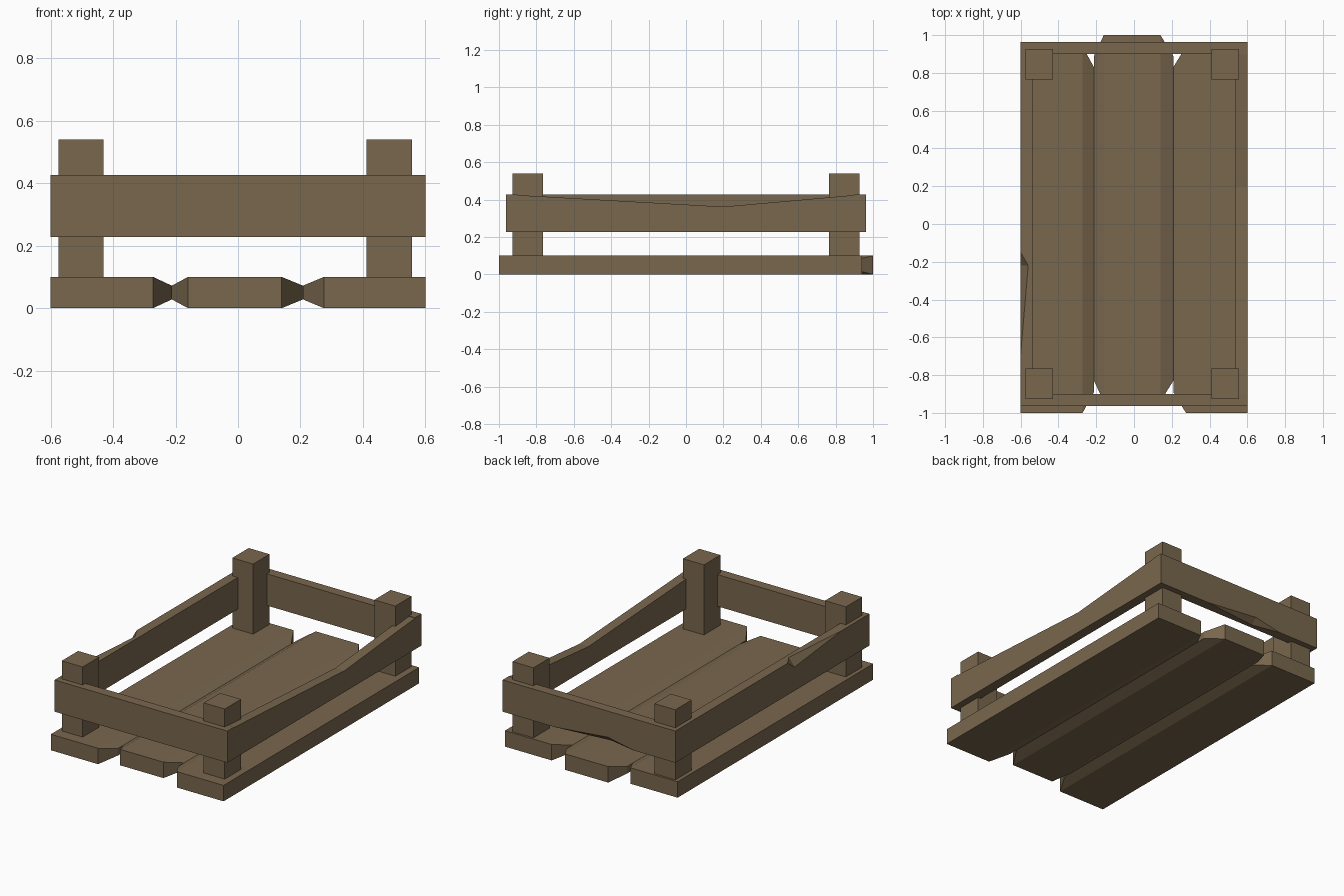
import bpy, bmesh
from mathutils import Vector

if "Cube" in bpy.data.objects:
    bpy.data.objects.remove(bpy.data.objects["Cube"])

wood = bpy.data.materials.new("brown wood")
wood.diffuse_color = (0.19, 0.135, 0.075, 1)
wood.use_nodes = True
wood.node_tree.nodes["Principled BSDF"].inputs["Base Color"].default_value = wood.diffuse_color


def hull(name, points):
    """Flat-faced convex solid around the given points."""
    bm = bmesh.new()
    for p in points:
        bm.verts.new(p)
    res = bmesh.ops.convex_hull(bm, input=bm.verts)
    bmesh.ops.dissolve_limit(bm, angle_limit=0.01, verts=bm.verts, edges=bm.edges)
    bmesh.ops.recalc_face_normals(bm, faces=bm.faces)
    me = bpy.data.meshes.new(name)
    bm.to_mesh(me)
    bm.free()
    me.materials.append(wood)
    ob = bpy.data.objects.new(name, me)
    bpy.context.collection.objects.link(ob)
    return ob


def box(name, x0, x1, y0, y1, z0, z1):
    return hull(name, [(x, y, z) for x in (x0, x1) for y in (y0, y1) for z in (z0, z1)])


def chip(ob, a, c, b, d):
    """Knock a wedge out of an edge: a, c are on the edge, b, d on its two faces."""
    pts = [Vector(p) for p in (a, b, c, d)]
    mid = (pts[1] + pts[3]) / 2
    cutter = hull("chip_cutter", [mid + (p - mid) * 2 for p in pts])
    cutter.hide_render = True
    mod = ob.modifiers.new("chip", 'BOOLEAN')
    mod.operation = 'DIFFERENCE'
    mod.solver = 'EXACT'
    mod.object = cutter
    bpy.context.view_layer.objects.active = ob
    bpy.ops.object.modifier_apply(modifier=mod.name)
    bpy.data.objects.remove(cutter)


# floor planks: full-height face x0..x1, tapered to thin lips at the joints
def plank(name, x0, x1, y0, y1, lips):
    pts = [(x, y, z) for x in (x0, x1) for y in (y0, y1) for z in (0, 0.1)]
    pts += [(x, y, z) for x in lips for y in (y0 + 0.11, y1 - 0.11) for z in (0.028, 0.072)]
    hull(name, pts)


plank("left_plank", -0.6, -0.272, -1, 0.94, [-0.212])
plank("middle_plank", -0.16, 0.14, -0.94, 1, [-0.212, 0.208])
plank("right_plank", 0.275, 0.6, -1, 0.94, [0.208])

# corner posts
for side, x0, x1 in (("left", -0.575, -0.43), ("right", 0.411, 0.557)):
    for end, y0, y1 in (("front", -0.927, -0.765), ("back", 0.765, 0.927)):
        box(f"{end}_{side}_post", x0, x1, y0, y1, 0.09, 0.54)

# end rails, the back one chipped along its lower outer edge
B, T = 0.228, 0.427
box("front_rail", -0.6, 0.6, -0.963, -0.9, B, T)
back = box("back_rail", -0.6, 0.6, 0.9, 0.963, B, T)
chip(back, (0.24, 0.963, B), (-0.31, 0.963, B), (-0.13, 0.925, B), (-0.13, 0.963, B + 0.035))

# left rail, chipped along its upper outer edge
left = box("left_rail", -0.6, -0.537, -0.9, 0.9, B, T)
chip(left, (-0.6, -0.15, T), (-0.6, -0.69, T), (-0.56, -0.22, T), (-0.6, -0.22, T - 0.05))

# right rail, its top worn down to a shallow V
profile = [(-0.9, B), (0.9, B), (0.9, T - 0.003), (0.2, 0.362), (-0.9, T - 0.003)]
bm = bmesh.new()
face = bm.faces.new([bm.verts.new((0.537, y, z)) for y, z in profile])
ext = bmesh.ops.extrude_face_region(bm, geom=[face], use_keep_orig=True)
bmesh.ops.translate(bm, vec=(0.063, 0, 0),
                    verts=[g for g in ext["geom"] if isinstance(g, bmesh.types.BMVert)])
bmesh.ops.recalc_face_normals(bm, faces=bm.faces)
me = bpy.data.meshes.new("right_rail")
bm.to_mesh(me)
bm.free()
me.materials.append(wood)
bpy.context.collection.objects.link(bpy.data.objects.new("right_rail", me))
